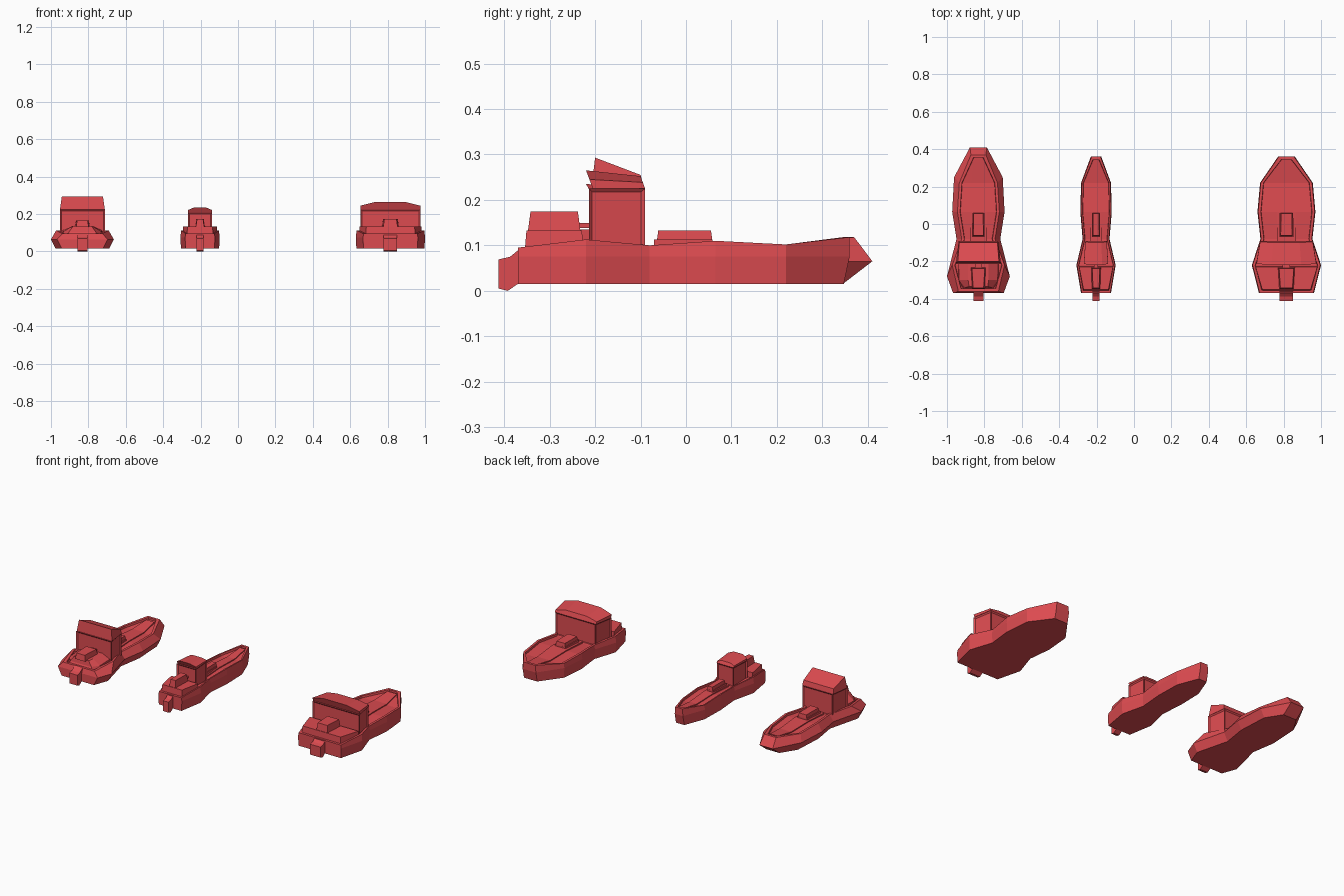
import bpy, bmesh

if "Cube" in bpy.data.objects:
    bpy.data.objects.remove(bpy.data.objects["Cube"])

red = bpy.data.materials.new("red_paint")
red.diffuse_color = (0.72, 0.07, 0.08, 1)
red.use_nodes = True
red.node_tree.nodes["Principled BSDF"].inputs["Base Color"].default_value = red.diffuse_color


def finish(bm, name, cx):
    bmesh.ops.recalc_face_normals(bm, faces=bm.faces[:])
    me = bpy.data.meshes.new(name)
    bm.to_mesh(me)
    bm.free()
    me.materials.append(red)
    ob = bpy.data.objects.new(name, me)
    ob.location.x = cx
    bpy.context.collection.objects.link(ob)
    return ob


def loft(name, cx, levels):
    """Each level is a list of (y, half_width, z) stations, mirrored into a ring."""
    bm = bmesh.new()
    rings = []
    for lv in levels:
        right = [bm.verts.new((w, y, z)) for y, w, z in lv]
        left = [bm.verts.new((-w, y, z)) for y, w, z in lv]
        rings.append((right, left))
    n = len(levels[0])
    for (r0, l0), (r1, l1) in zip(rings, rings[1:]):
        a, b = r0 + l0[::-1], r1 + l1[::-1]
        for i in range(2 * n):
            j = (i + 1) % (2 * n)
            bm.faces.new((a[i], a[j], b[j], b[i]))
    for r, l in (rings[0], rings[-1]):
        for i in range(n - 1):
            bm.faces.new((r[i], r[i + 1], l[i + 1], l[i]))
    return finish(bm, name, cx)


def block(name, cx, y0, y1, w0, w1, z0, z1, taper=0.0, panels=0.0):
    """Box with different widths at each end, tapered top, optional sunk panels."""
    t = taper
    ob = loft(name, cx, [[(y0, w0, z0), (y1, w1, z0)],
                         [(y0 + t, w0 - t, z1), (y1 - t, w1 - t, z1)]])
    if panels:
        bm = bmesh.new()
        bm.from_mesh(ob.data)
        sides = [f for f in bm.faces if abs(f.normal.z) < 0.5]
        bmesh.ops.inset_individual(bm, faces=sides, thickness=panels, depth=-0.006)
        bm.to_mesh(ob.data)
        bm.free()
    return ob


def extrude_x(name, cx, profile, w):
    """Side profile of (y, z) points extruded to both sides."""
    bm = bmesh.new()
    a = [bm.verts.new((-w, y, z)) for y, z in profile]
    b = [bm.verts.new((w, y, z)) for y, z in profile]
    bm.faces.new(a)
    bm.faces.new(b[::-1])
    for i in range(len(a)):
        j = (i + 1) % len(a)
        bm.faces.new((a[i], a[j], b[j], b[i]))
    return finish(bm, name, cx)


def arched_roof(name, cx, w, z0, h):
    # low arch across the boat, higher at the stern
    bm = bmesh.new()
    arch = [(1, 0), (1, 0.5), (0.5, 1), (-0.5, 1), (-1, 0.5), (-1, 0)]
    ends = []
    for low, high, scale, k in ((-0.205, -0.22, 1.0, 1.0), (-0.09, -0.1, 0.88, 0.68)):
        ends.append([bm.verts.new((x * w * scale, low + (high - low) * z, z0 + z * h * k))
                     for x, z in arch])
    a, b = ends
    bm.faces.new(a)
    bm.faces.new(b[::-1])
    for i in range(6):
        j = (i + 1) % 6
        bm.faces.new((a[i], a[j], b[j], b[i]))
    return finish(bm, name, cx)


DECK_Z = [0.095, 0.113, 0.10, 0.11, 0.102, 0.118]
YS = [-0.37, -0.22, -0.08, 0.065, 0.22, 0.36]


def boat(tag, cx, widths, cabin_w, box_w, rudder_w, cabin_top, flared=False):
    rim = 0.02 if widths[1] > 0.12 else 0.011

    # hull with a sunk deck inside a low rim
    ys = list(YS)
    if flared:
        ys[1], ys[4] = -0.28, 0.25
        top_w = [w - 0.028 for w in widths[:5]] + [0.04]
        top_y = [-0.36, -0.22, -0.08, 0.065, 0.22, 0.37]
        low = [(y, w - 0.025, 0.015) for y, w in zip(ys, widths)]
        low[-1] = (0.345, 0.045, 0.015)
        ys[5] = 0.41
        sides = [low, [(y, w, 0.065) for y, w in zip(ys, widths)]]
    else:
        top_w, top_y = [w - 0.004 for w in widths], ys
        low = [(y, w - 0.003, 0.015) for y, w in zip(ys, widths)]
        low[-1] = (0.347, widths[5], 0.015)
        sides = [low, [(y, w, 0.075) for y, w in zip(ys, widths)]]
    top = list(zip(top_y, top_w, DECK_Z))
    inner = [(y, w - rim * 0.7, z) for y, w, z in top]
    inner[0] = (top_y[0] + 0.015, inner[0][1], DECK_Z[0])
    inner[-1] = (top_y[-1] - 0.015, inner[-1][1], DECK_Z[-1])
    floor = [(y, w - 0.002, z - 0.012) for y, w, z in inner]
    loft(tag + "_hull", cx, sides + [top, inner, floor])

    # raised stern deck
    s0, s1 = top_w[0] - rim * 0.5, top_w[1] - rim * 0.6
    if flared:
        loft(tag + "_stern_deck", cx, [
            [(-0.35, s0 - 0.02, 0.085), (-0.3, s1 - 0.02, 0.085), (-0.21, s1 - 0.02, 0.09)],
            [(-0.34, s0 - 0.025, 0.104), (-0.3, s1 - 0.025, 0.106), (-0.21, s1 - 0.022, 0.112)],
            [(-0.335, 0.05, 0.135), (-0.3, 0.055, 0.135), (-0.21, 0.055, 0.135)]])
    else:
        block(tag + "_stern_deck", cx, -0.355, -0.225, s0, s1, 0.085, 0.133, 0.004)

    # engine box and the pipe leading to the cabin
    block(tag + "_engine_box", cx, -0.348, -0.232, box_w * 0.85, box_w, 0.13,
          0.165 if flared else 0.175, 0.006)
    block(tag + "_pipe", cx, -0.236, -0.205, box_w * 0.45, box_w * 0.45, 0.138, 0.149)

    # cabin, with sunk side panels and a base frame
    block(tag + "_cabin", cx, -0.213, -0.09, cabin_w, cabin_w * 0.86, 0.085, cabin_top,
          0.0, 0.011)

    # roof
    if flared:
        loft(tag + "_roof", cx, [
            [(-0.208, cabin_w, 0.225), (-0.092, cabin_w * 0.88, 0.225)],
            [(-0.2, cabin_w - 0.01, 0.293), (-0.1, cabin_w * 0.85, 0.255)]])
    else:
        arched_roof(tag + "_roof", cx, cabin_w, cabin_top, 0.04 if cabin_top > 0.22 else 0.027)

    # fore walkway and hatch
    strip = box_w * 1.15
    loft(tag + "_walkway", cx, [
        [(-0.09, strip, 0.08), (0.065, strip, 0.085), (0.22, strip * 0.85, 0.08), (0.335, strip * 0.6, 0.09)],
        [(-0.09, strip, 0.097), (0.065, strip, 0.104), (0.22, strip * 0.85, 0.096), (0.335, strip * 0.6, 0.111)]])
    block(tag + "_hatch_base", cx, -0.07, 0.058, box_w * 0.85, box_w * 0.8, 0.09, 0.113)
    block(tag + "_hatch", cx, -0.064, 0.058, box_w * 0.75, box_w * 0.7, 0.11, 0.133, 0.003)

    # rudder block behind the stern
    extrude_x(tag + "_rudder", cx, [(-0.36, 0.097), (-0.387, 0.075), (-0.412, 0.069),
                                    (-0.412, 0.005), (-0.392, 0.0), (-0.36, 0.022)], rudder_w)


boat("left_boat", -0.832, [0.135, 0.168, 0.117, 0.14, 0.13, 0.045],
     0.12, 0.04, 0.027, 0.225, flared=True)
boat("middle_boat", -0.203, [0.08, 0.105, 0.072, 0.084, 0.08, 0.028],
     0.065, 0.026, 0.019, 0.208)
boat("right_boat", 0.815, [0.147, 0.185, 0.139, 0.155, 0.141, 0.045],
     0.16, 0.045, 0.036, 0.225)
